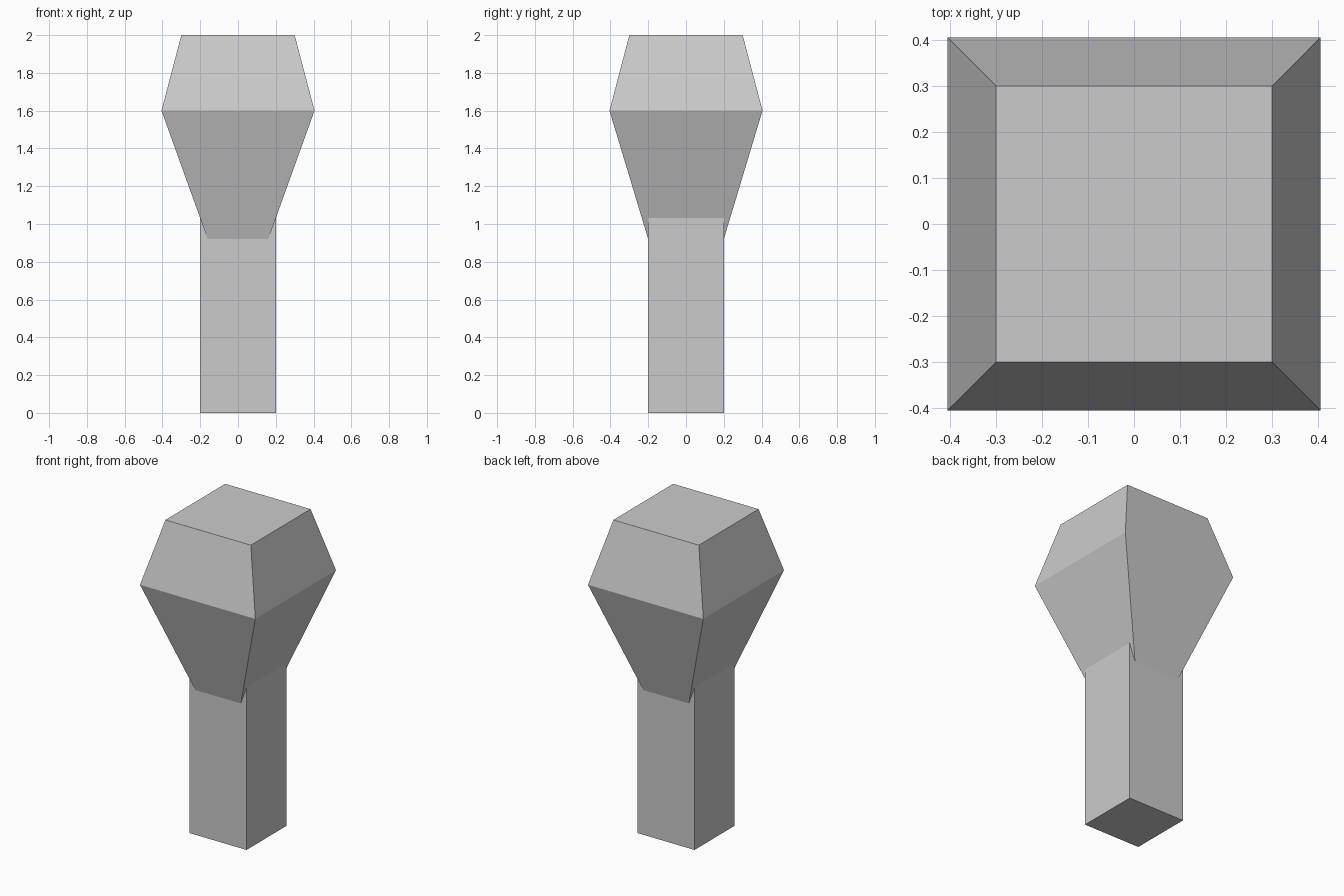
import bpy, bmesh

if "Cube" in bpy.data.objects:
    bpy.data.objects.remove(bpy.data.objects["Cube"])


def loft_box(name, sections):
    """Capped solid through rectangular sections (half_x, half_y, z)."""
    bm = bmesh.new()
    rings = [[bm.verts.new((sx * hx, sy * hy, z))
              for sx, sy in ((-1, -1), (1, -1), (1, 1), (-1, 1))]
             for hx, hy, z in sections]
    for low, high in zip(rings, rings[1:]):
        for i in range(4):
            j = (i + 1) % 4
            bm.faces.new((low[i], low[j], high[j], high[i]))
    bm.faces.new(rings[0][::-1])
    bm.faces.new(rings[-1])
    mesh = bpy.data.meshes.new(name)
    bm.to_mesh(mesh)
    bm.free()
    obj = bpy.data.objects.new(name, mesh)
    bpy.context.collection.objects.link(obj)
    return obj


# Square post, its top buried in the head
loft_box("post", [(0.2, 0.2, 0.0), (0.2, 0.2, 1.15)])

# Faceted head, its tapered lower end buried in the post
loft_box("head", [(0.117, 0.164, 0.8), (0.405, 0.405, 1.6), (0.3, 0.3, 2.0)])
